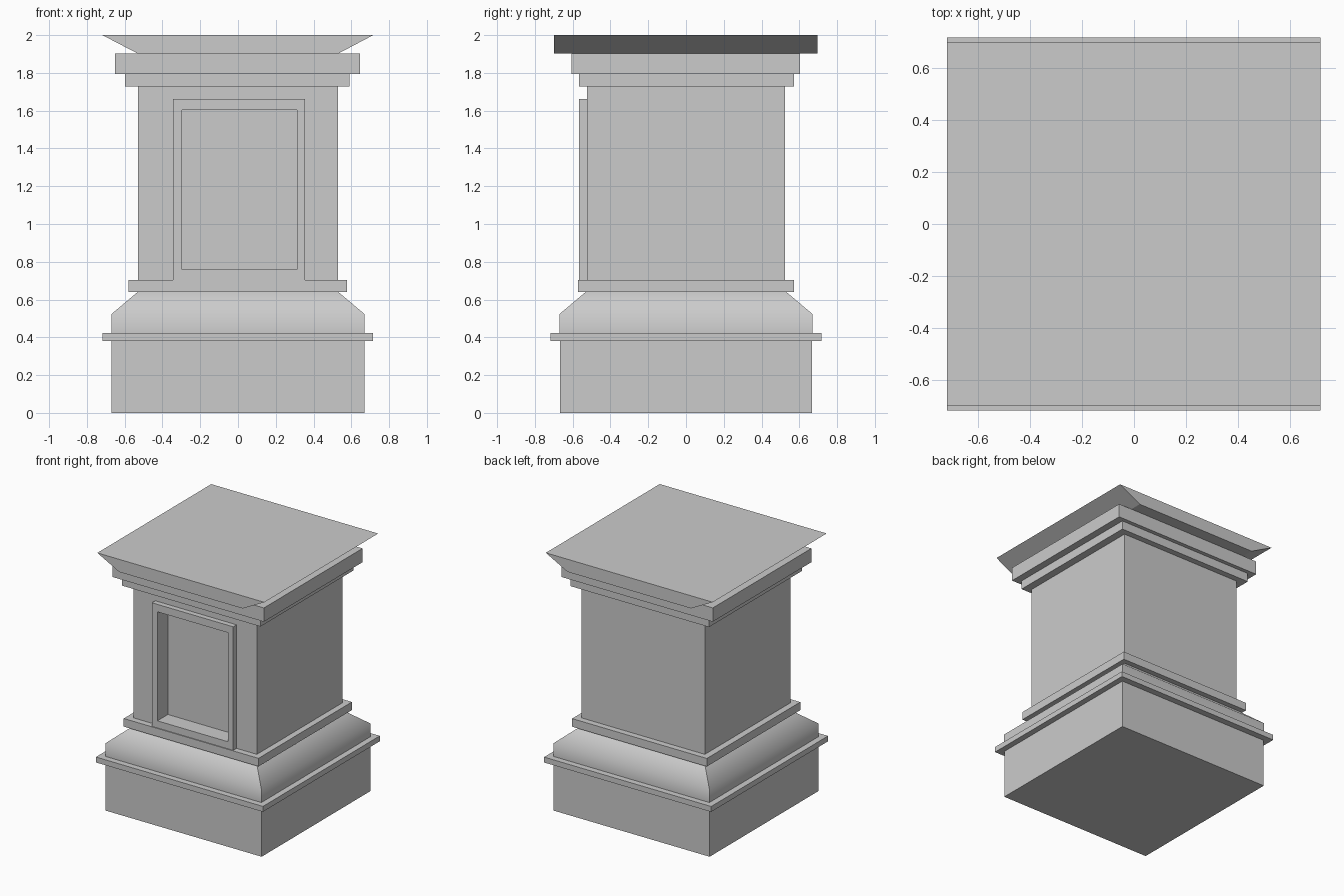
import bpy
import bmesh
import math

if "Cube" in bpy.data.objects:
    bpy.data.objects.remove(bpy.data.objects["Cube"])


def loft(name, rings, capped=True):
    """Stack rectangles (x0, x1, y0, y1, z) into one skin."""
    bm = bmesh.new()
    loops = [[bm.verts.new(p) for p in ((x0, y0, z), (x1, y0, z), (x1, y1, z), (x0, y1, z))]
             for x0, x1, y0, y1, z in rings]
    for low, high in zip(loops, loops[1:]):
        for i in range(4):
            j = (i + 1) % 4
            bm.faces.new((low[i], low[j], high[j], high[i]))
    if capped:
        bm.faces.new(loops[0][::-1])
        bm.faces.new(loops[-1])
    mesh = bpy.data.meshes.new(name)
    bm.to_mesh(mesh)
    bm.free()
    obj = bpy.data.objects.new(name, mesh)
    bpy.context.collection.objects.link(obj)
    return obj


def box(name, x0, x1, y0, y1, z0, z1):
    return loft(name, [(x0, x1, y0, y1, z0), (x0, x1, y0, y1, z1)])


def square(r, z):
    return (-r, r, -r, r, z)


# Base: plinth, thin ledge, softly shaded sloping moulding, collar
box("plinth", -0.67, 0.67, -0.667, 0.667, 0, 0.38)
box("plinth_ledge", -0.718, 0.716, -0.717, 0.717, 0.38, 0.422)
slope = loft("base_moulding", [square(0.67, 0.422), square(0.67, 0.523), square(0.53, 0.641)],
             capped=False)
bpy.context.view_layer.objects.active = slope
slope.select_set(True)
bpy.ops.object.shade_smooth_by_angle(angle=math.radians(52))
box("lower_collar", -0.58, 0.577, -0.573, 0.573, 0.64, 0.703)

# Shaft with a raised frame around a sunken front panel
shaft = box("shaft", -0.53, 0.53, -0.525, 0.525, 0.69, 1.74)
frame = box("panel_frame", -0.343, 0.355, -0.566, -0.525, 0.69, 1.662)
cutter = box("panel_cutter", -0.296, 0.312, -0.8, -0.437, 0.758, 1.604)
cutter.hide_render = True
cutter.hide_viewport = False
cutter.display_type = 'WIRE'
for part in (shaft, frame):
    mod = part.modifiers.new("panel_recess", 'BOOLEAN')
    mod.operation = 'DIFFERENCE'
    mod.solver = 'EXACT'
    mod.object = cutter

# Capital: two stepped bands and a slab flared on the left and right only
box("upper_collar", -0.598, 0.59, -0.567, 0.572, 1.727, 1.795)
box("cornice", -0.652, 0.647, -0.607, 0.603, 1.795, 1.902)
loft("cap_slab", [(-0.53, 0.53, -0.70, 0.697, 1.902), (-0.718, 0.716, -0.70, 0.697, 2.0)])
